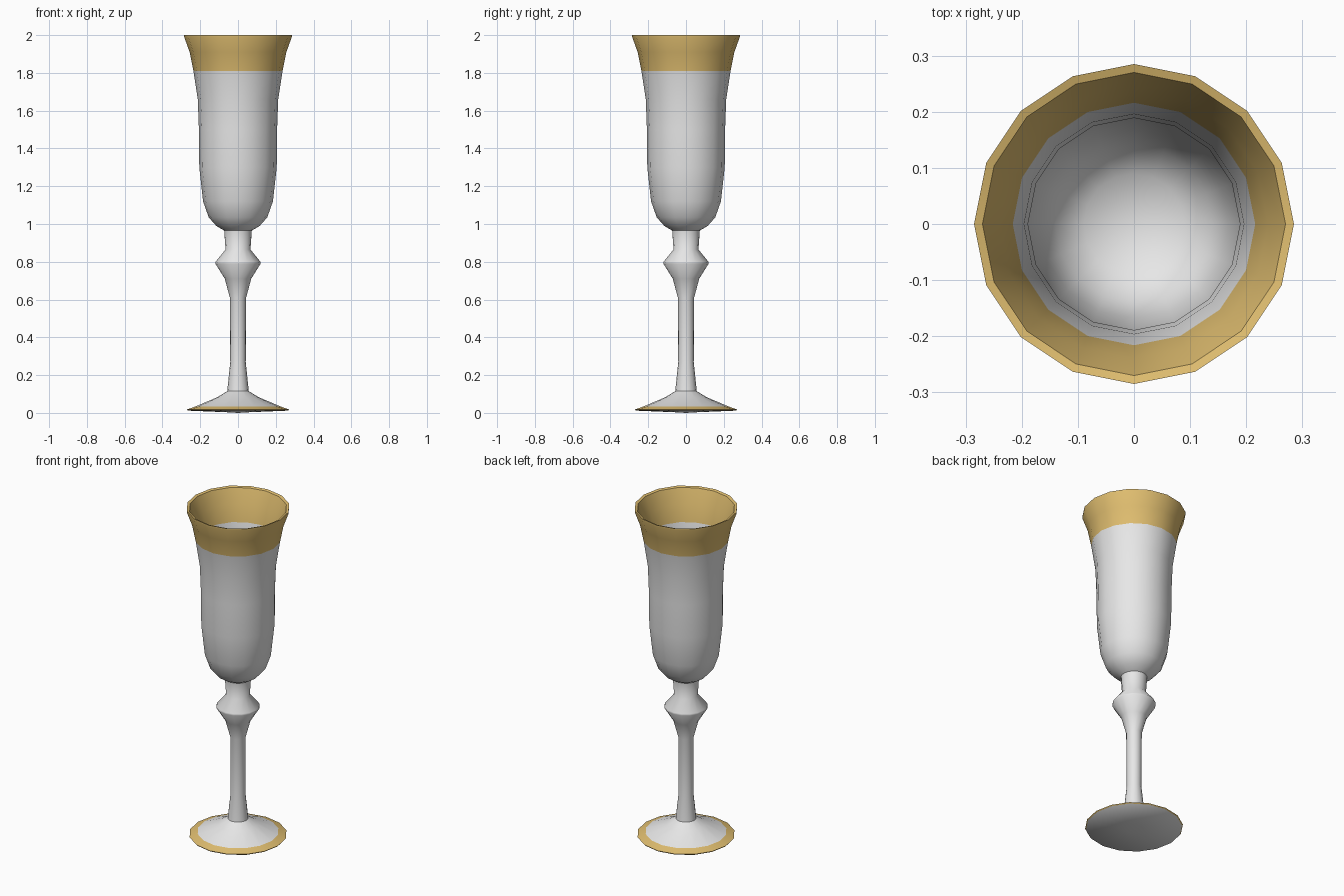
import bpy, bmesh, math

if "Cube" in bpy.data.objects:
    bpy.data.objects.remove(bpy.data.objects["Cube"])

SIDES = 16


def material(name, rgb):
    m = bpy.data.materials.new(name)
    m.diffuse_color = (*rgb, 1)
    m.use_nodes = True
    m.node_tree.nodes["Principled BSDF"].inputs["Base Color"].default_value = m.diffuse_color
    return m


white = material("pale glass", (0.8, 0.8, 0.8))
gold = material("gold trim", (0.74, 0.51, 0.16))

# Closed glass profile (radius, height): foot underside, stem, bowl, rim, bowl inside
profile = [
    (0, 0.0), (0.05, 0.003), (0.265, 0.012), (0.27, 0.018),
    (0.225, 0.034), (0.11, 0.083), (0.057, 0.115), (0.041, 0.27), (0.043, 0.61),
    (0.07, 0.71), (0.12, 0.79), (0.119, 0.80), (0.066, 0.865), (0.073, 0.965),
    (0.115, 0.99), (0.155, 1.035), (0.185, 1.12), (0.205, 1.30), (0.207, 1.50),
    (0.213, 1.66), (0.236, 1.81), (0.256, 1.91), (0.285, 1.99), (0.285, 2.0),
    (0.270, 1.995), (0.239, 1.91), (0.216, 1.81), (0.196, 1.66), (0.189, 1.50),
    (0.187, 1.30), (0.168, 1.13), (0.14, 1.055), (0.09, 1.01), (0, 0.995),
]

# Lathe the profile around the z axis
bm = bmesh.new()
rings = []
for r, z in profile:
    if r == 0:
        rings.append([bm.verts.new((0, 0, z))] * SIDES)
    else:
        rings.append([bm.verts.new((r * math.cos(a), r * math.sin(a), z))
                      for a in (i * math.tau / SIDES for i in range(SIDES))])

for k in range(len(rings) - 1):
    lo, hi = rings[k], rings[k + 1]
    # Gold on the rim band (both sides) and on the edge of the foot
    bottom = min(profile[k][1], profile[k + 1][1])
    is_gold = bottom > 1.8 or k in (2, 3)
    for i in range(SIDES):
        j = (i + 1) % SIDES
        corners = list(dict.fromkeys((lo[i], lo[j], hi[j], hi[i])))
        bm.faces.new(corners).material_index = int(is_gold)

bmesh.ops.recalc_face_normals(bm, faces=bm.faces)
mesh = bpy.data.meshes.new("flute_glass")
bm.to_mesh(mesh)
bm.free()
mesh.materials.append(white)
mesh.materials.append(gold)

glass = bpy.data.objects.new("flute_glass", mesh)
bpy.context.collection.objects.link(glass)
bpy.context.view_layer.objects.active = glass
glass.select_set(True)
bpy.ops.object.shade_smooth_by_angle(angle=math.radians(50))
